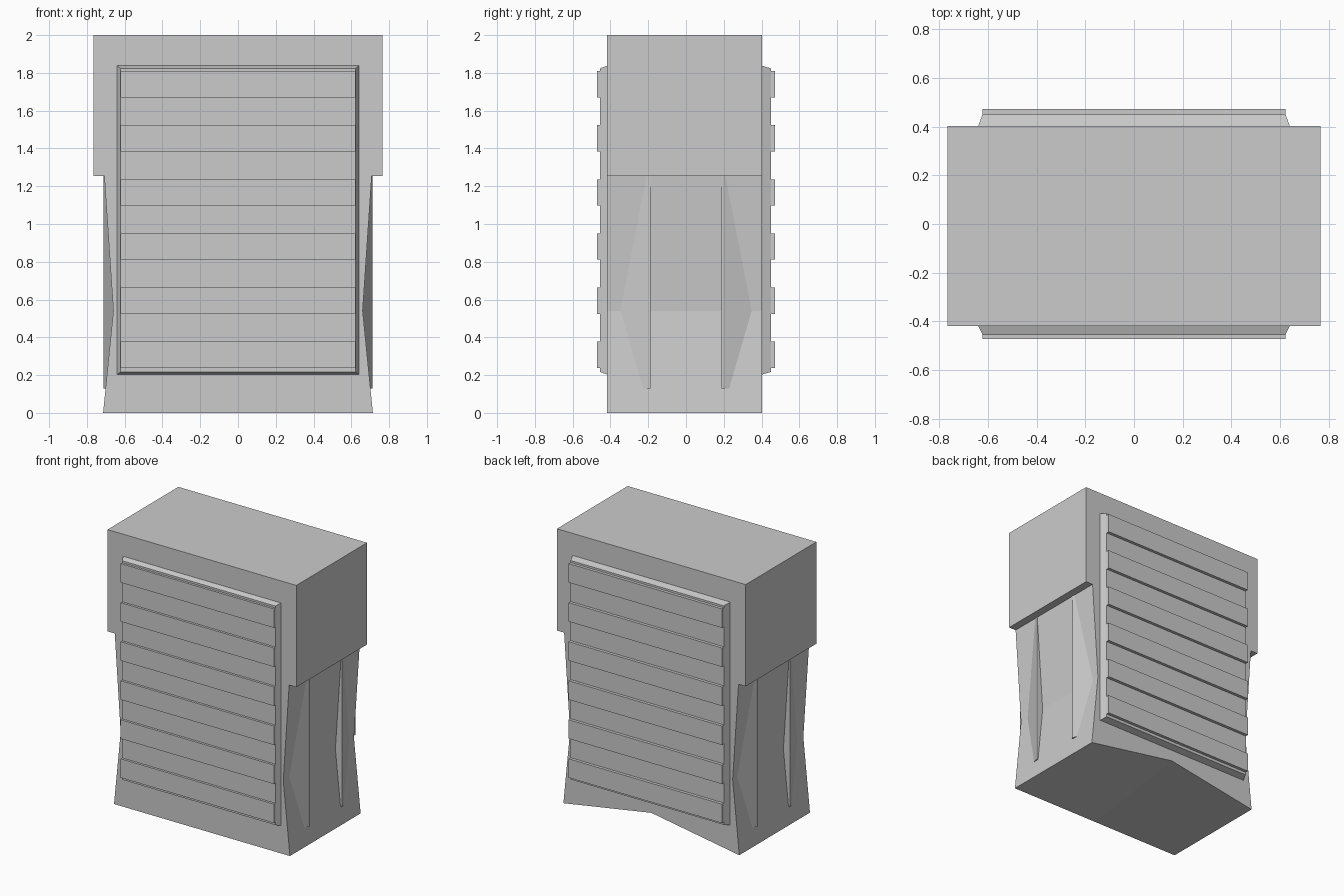
import bpy, bmesh

if "Cube" in bpy.data.objects:
    bpy.data.objects.remove(bpy.data.objects["Cube"])

FRONT, BACK = -0.418, 0.402


def make(name, verts, faces):
    bm = bmesh.new()
    vs = [bm.verts.new(v) for v in verts]
    for f in faces:
        bm.faces.new([vs[i] for i in f])
    bmesh.ops.recalc_face_normals(bm, faces=bm.faces)
    me = bpy.data.meshes.new(name)
    bm.to_mesh(me)
    bm.free()
    ob = bpy.data.objects.new(name, me)
    bpy.context.collection.objects.link(ob)
    return ob


def loft(name, a, b):
    """Solid between two matching loops of points."""
    n = len(a)
    sides = [(i, (i + 1) % n, n + (i + 1) % n, n + i) for i in range(n)]
    return make(name, a + b, [tuple(range(n)), tuple(range(n, 2 * n))] + sides)


def rect(x, y, z0, z1):
    return [(-x, y, z0), (x, y, z0), (x, y, z1), (-x, y, z1)]


# waisted lower body, its rear bottom edge raised in the middle
def body_loop(y, notch):
    pts = [(-0.714, 0), (0, notch), (0.714, 0), (0.66, 0.54),
           (0.708, 1.255), (-0.708, 1.255), (-0.66, 0.54)]
    return [(x, y, z) for x, z in pts]


loft("lower_body", body_loop(FRONT, 0), body_loop(BACK, 0.12))

# wider upper block
loft("upper_block", rect(0.766, FRONT, 1.253, 2), rect(0.766, BACK, 1.253, 2))

# bevelled panel with six raised slats on front and back
for side, wall, face, tip in (("front", FRONT, -0.455, -0.472),
                              ("back", BACK, 0.45, 0.472)):
    loft(side + "_panel", rect(0.64, wall, 0.203, 1.838),
         rect(0.622, face, 0.217, 1.824))
    for i in range(6):
        z = 0.238 + i * 0.2865
        loft(f"{side}_slat_{i + 1}", rect(0.622, wall, z, z + 0.139),
             rect(0.622, tip, z, z + 0.139))

# wedge fins in the side recesses: straight inner face, sloped outer face
for sx in (-1, 1):
    for sy in (-1, 1):
        section = [(0.64, 0.187), (0.712, 0.187), (0.712, 0.197), (0.64, 0.405)]
        section[3] = (0.655, 0.362)
        loft("side_fin",
             [(sx * x, sy * y, 0.13) for x, y in section],
             [(sx * x, sy * y, 1.254) for x, y in section])
